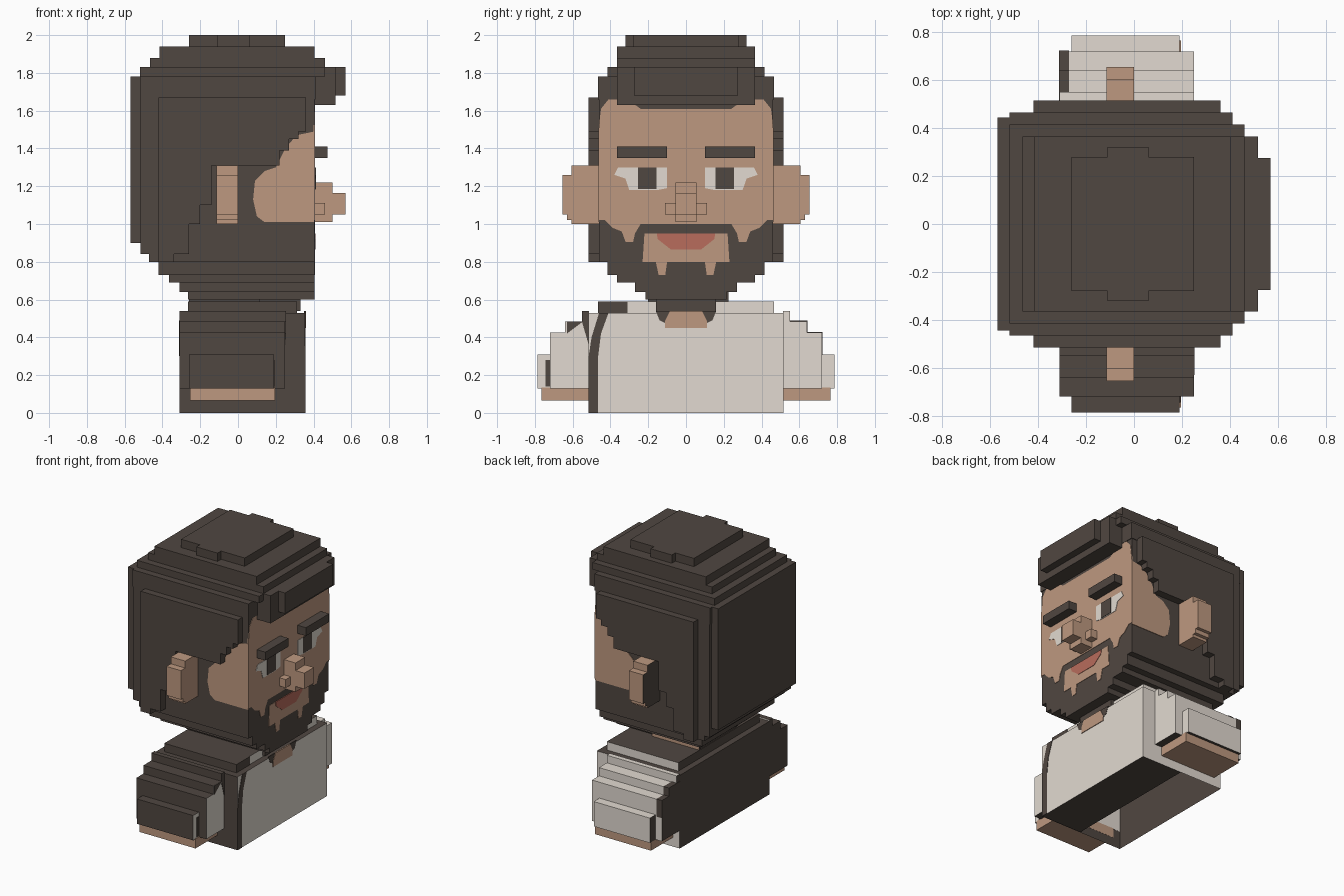
import bpy, bmesh

def lin(c):
    c /= 255
    return c / 12.92 if c <= 0.04045 else ((c + 0.055) / 1.055) ** 2.4

def material(name, rgb):
    m = bpy.data.materials.new(name)
    m.diffuse_color = (*[lin(c) for c in rgb], 1)
    return m

MATS = [material("dark_brown", (80, 71, 65)), material("skin", (190, 153, 128)),
        material("off_white", (226, 218, 209)), material("lip_red", (184, 108, 92))]
DARK, SKIN, WHITE, RED = range(4)

def finish(name, bm, mat):
    """mat is a colour index or a rule taking a face."""
    bmesh.ops.recalc_face_normals(bm, faces=bm.faces)
    bm.normal_update()
    for f in bm.faces:
        f.material_index = mat(f) if callable(mat) else mat
    me = bpy.data.meshes.new(name)
    bm.to_mesh(me)
    bm.free()
    for m in MATS:
        me.materials.append(m)
    ob = bpy.data.objects.new(name, me)
    bpy.context.collection.objects.link(ob)
    return ob

def add_box(bm, x0, x1, y0, y1, z0, z1):
    vs = [bm.verts.new((x, y, z)) for z in (z0, z1)
          for x, y in ((x0, y0), (x1, y0), (x1, y1), (x0, y1))]
    for q in ((3, 2, 1, 0), (4, 5, 6, 7), (0, 1, 5, 4), (1, 2, 6, 5), (2, 3, 7, 6), (3, 0, 4, 7)):
        bm.faces.new([vs[i] for i in q])

def boxes(name, items, mat):
    bm = bmesh.new()
    for b in items:
        add_box(bm, *b)
    return finish(name, bm, mat)

def prism(name, pts, axis, lo, hi, mat):
    """Extrude a profile: axis x takes (y, z) points, axis y takes (x, z)."""
    bm = bmesh.new()
    def vert(a, p):
        return bm.verts.new((a, *p) if axis == "x" else (p[0], a, p[1]))
    A, B = [vert(lo, p) for p in pts], [vert(hi, p) for p in pts]
    bm.faces.new(A)
    bm.faces.new(B[::-1])
    n = len(pts)
    for i in range(n):
        bm.faces.new((A[i], B[i], B[(i + 1) % n], A[(i + 1) % n]))
    return finish(name, bm, mat)

def sym(half):
    """Mirror a half outline across y = 0."""
    return half + [(-y, z) for y, z in reversed(half)]

FX = 0.405   # front plane of the face

# Head block and stepped jaw: (x0, x1, half width, z0, z1)
jaw = [(-0.47, FX, 0.46, 0.80, 1.67), (-0.42, FX, 0.415, 0.73, 0.80),
       (-0.365, FX, 0.365, 0.69, 0.73), (-0.31, FX, 0.27, 0.64, 0.69),
       (-0.265, FX, 0.215, 0.60, 0.64), (0.0, 0.33, 0.16, 0.54, 0.60)]
boxes("head", [(a, b, -w, w, c, d) for a, b, w, c, d in jaw], DARK)
boxes("neck", [(-0.26, 0.115, -0.2, 0.225, 0.5, 0.66)],
      lambda f: SKIN if f.normal.y > 0.5 else DARK)

# Hair: stepped crown, layered back and fringe
crown = [(-0.26, 0.25, 0.28, 1.94, 2.00), (-0.11, 0.06, 0.32, 1.94, 2.00),
         (-0.415, 0.405, 0.365, 1.88, 1.94), (-0.465, 0.46, 0.365, 1.83, 1.88),
         (-0.52, 0.46, 0.415, 1.78, 1.83), (-0.52, 0.41, 0.465, 1.66, 1.78)]
back = [(-0.57, -0.5, 0.445, 0.90, 1.78), (-0.515, -0.4, 0.465, 0.84, 1.72)]
fringe = [(0.38, 0.57, 0.275, 1.68, 1.83), (0.38, 0.517, 0.365, 1.63, 1.83)]
boxes("hair", [(a, b, -w, w, c, d) for a, b, w, c, d in crown + back + fringe], DARK)

# Raised side hair with stepped hairline above the ear
side_hair = [(-0.42, 1.67), (0.36, 1.67), (0.36, 1.49), (0.32, 1.49), (0.32, 1.45),
             (0.27, 1.45), (0.27, 1.39), (0.22, 1.39), (0.22, 1.31), (-0.14, 1.31),
             (-0.14, 1.1), (-0.2, 1.1), (-0.2, 1.0), (-0.26, 1.0), (-0.26, 0.84),
             (-0.34, 0.84), (-0.34, 0.80), (-0.42, 0.80)]
for s, nm in ((-1, "right"), (1, "left")):
    prism(nm + "_side_hair", side_hair, "y", s * 0.4, s * 0.515, DARK)
    # Bare cheek and temple
    cheek = [(FX, 1.01), (0.14, 1.01), (0.1, 1.04), (0.08, 1.13), (0.09, 1.23), (0.14, 1.28),
             (0.2, 1.30), (0.25, 1.40), (0.31, 1.47), (FX, 1.49)]
    prism(nm + "_cheek", cheek, "y", s * 0.455, s * 0.464, SKIN)

# Face plate with hairline arch and beard edge
prism("face_skin", sym([(-0.24, 1.0), (-0.27, 0.95), (-0.28, 0.905), (-0.32, 0.905),
      (-0.34, 0.96), (-0.39, 0.98), (-0.43, 1.02), (-0.464, 1.02), (-0.464, 1.49),
      (-0.45, 1.61), (-0.41, 1.66), (-0.31, 1.66), (-0.24, 1.61)]), "x", 0.40, 0.408, SKIN)
prism("mouth_skin", sym([(-0.22, 0.95), (-0.23, 0.80), (-0.16, 0.80), (-0.145, 0.73),
      (-0.11, 0.73), (-0.1, 0.80)]), "x", 0.40, 0.408, SKIN)
prism("lips", sym([(-0.155, 0.95), (-0.15, 0.92), (-0.08, 0.865)]), "x", 0.404, 0.411, RED)

for s, nm in ((-1, "right"), (1, "left")):
    # Eye, pupil and brow
    eye = [(0.38, 1.26), (0.36, 1.30), (0.1, 1.30), (0.1, 1.19), (0.15, 1.18),
           (0.3, 1.18), (0.32, 1.24)]
    prism(nm + "_eye", [(s * y, z) for y, z in eye], "x", 0.404, 0.411, WHITE)
    ys = sorted((s * 0.155, s * 0.255))
    boxes(nm + "_pupil", [(0.406, 0.414, *ys, 1.185, 1.30)], DARK)
    ys = sorted((s * 0.1, s * 0.365))
    boxes(nm + "_eyebrow", [(0.39, 0.475, *ys, 1.35, 1.41)], DARK)
    # Ear, dark at the back
    ear = [(0.655, 1.05, 1.26), (0.63, 1.02, 1.05), (0.605, 1.0, 1.31)]
    boxes(nm + "_ear", [(-0.115, 0.0, *sorted((s * 0.4, s * w)), a, b) for w, a, b in ear],
          lambda f: DARK if f.normal.x < -0.5 else SKIN)

boxes("nose", [(0.39, 0.50, -0.055, 0.055, 1.01, 1.22), (0.39, 0.57, -0.055, 0.055, 1.05, 1.165),
               (0.39, 0.46, -0.11, 0.11, 1.05, 1.11)], SKIN)

# Clothing: pale on the front and left side, dark elsewhere
def cloth(f):
    n, c = f.normal, f.calc_center_median()
    if n.x > 0.5 or n.y > 0.5 or (n.z > 0.5 and c.y > 0.4):
        return WHITE
    return DARK

# Torso shell, closed underneath only at the front
bm = bmesh.new()
add_box(bm, -0.31, 0.355, -0.515, 0.515, 0, 0.53)
bmesh.ops.delete(bm, geom=[f for f in bm.faces if f.calc_center_median().z < 0.01],
                 context="FACES")
finish("torso", bm, cloth)
boxes("torso_base", [(0.03, 0.354, -0.514, 0.514, 0.001, 0.3)], DARK)
boxes("shoulders", [(-0.265, 0.31, -0.465, 0.465, 0.53, 0.59)], cloth)

# Open dark jacket edge running over the right shoulder, collar and neckline
prism("jacket_edge", [(-0.515, 0), (-0.465, 0), (-0.465, 0.3), (-0.45, 0.42), (-0.41, 0.53),
                      (-0.46, 0.53), (-0.5, 0.4), (-0.515, 0.3)], "x", 0.35, 0.358, DARK)
boxes("shoulder_edge", [(0.305, 0.313, -0.465, -0.31, 0.53, 0.59)], DARK)
prism("sleeve_seam", [(-0.515, 0.36), (-0.55, 0.48), (-0.63, 0.42), (-0.63, 0.484),
                      (-0.55, 0.484), (-0.55, 0.54), (-0.515, 0.54)], "x", 0.245, 0.253, DARK)
boxes("sleeve_cuff_edge", [(0.185, 0.193, -0.745, -0.72, 0.14, 0.28)], DARK)
prism("collar", sym([(-0.16, 0.54), (-0.14, 0.49), (-0.1, 0.47)]), "x", 0.35, 0.357, DARK)
prism("neckline", sym([(-0.11, 0.45), (-0.11, 0.49), (-0.085, 0.54)]), "x", 0.35, 0.36, SKIN)

# Arms: stepped sleeves and hands
sleeve = [(-0.26, 0.19, 0.785, 0.13, 0.31), (-0.31, 0.25, 0.72, 0.13, 0.425),
          (-0.31, 0.25, 0.64, 0.425, 0.485), (-0.31, 0.25, 0.55, 0.485, 0.54)]
for s, nm in ((-1, "right"), (1, "left")):
    boxes(nm + "_sleeve", [(a, b, *sorted((s * 0.514, s * w)), c, d)
                           for a, b, w, c, d in sleeve], cloth)
    boxes(nm + "_hand", [(-0.255, 0.195, *sorted((s * 0.514, s * 0.765)), 0.065, 0.135)], SKIN)
# Dark trim along the back of the pale sleeve
boxes("left_sleeve_trim", [(-0.313, -0.27, 0.514, 0.723, 0.3, 0.428),
                           (-0.313, -0.27, 0.514, 0.643, 0.42, 0.488)], DARK)
